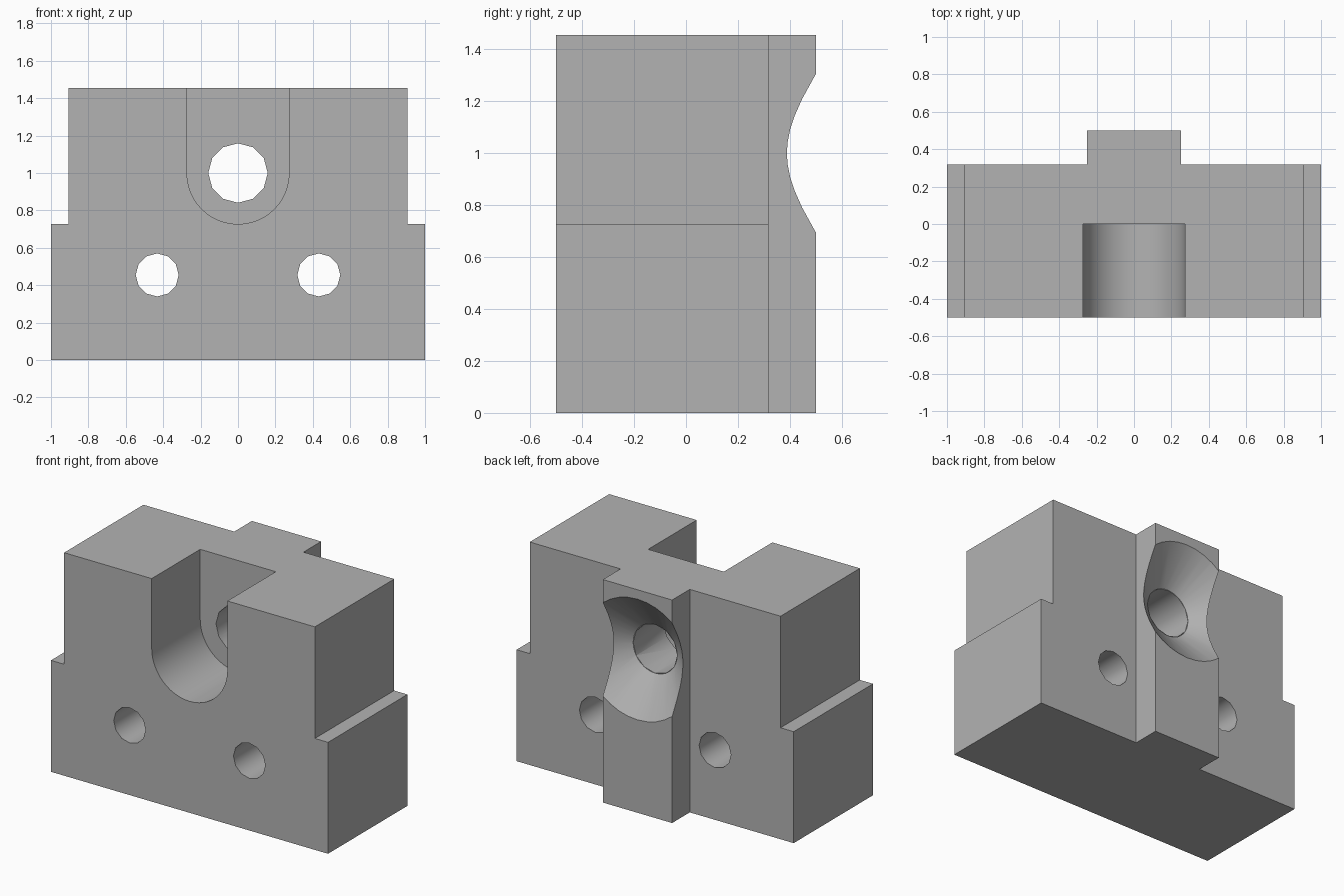
import bpy, bmesh, math
from mathutils import Matrix

cube = bpy.data.objects.get("Cube")
if cube:
    bpy.data.objects.remove(cube, do_unlink=True)

grey = bpy.data.materials.new("plain grey")
grey.use_nodes = True
colour = (0.45, 0.45, 0.45, 1)
grey.diffuse_color = colour
grey.node_tree.nodes["Principled BSDF"].inputs["Base Color"].default_value = colour

HEIGHT, STEP, REAR, BACK, AXIS = 1.455, 0.727, 0.318, 0.5, 1.0


def make_object(name, bm):
    bmesh.ops.recalc_face_normals(bm, faces=bm.faces)
    mesh = bpy.data.meshes.new(name)
    bm.to_mesh(mesh)
    bm.free()
    mesh.materials.append(grey)
    obj = bpy.data.objects.new(name, mesh)
    bpy.context.collection.objects.link(obj)
    return obj


def extrude_profile(name, points, y0, y1):
    """Extrude an outline in x, z from y0 to y1."""
    bm = bmesh.new()
    face = bm.faces.new([bm.verts.new((x, y0, z)) for x, z in points])
    new = bmesh.ops.extrude_face_region(bm, geom=[face])["geom"]
    verts = [v for v in new if isinstance(v, bmesh.types.BMVert)]
    bmesh.ops.translate(bm, verts=verts, vec=(0, y1 - y0, 0))
    return make_object(name, bm)


def round_cutter(name, x, z, y0, y1, r0, r1, sides):
    """Cylinder or cone along y, with a vertex at the top."""
    bm = bmesh.new()
    bmesh.ops.create_cone(bm, cap_ends=True, segments=sides, radius1=r0,
                          radius2=r1, depth=y1 - y0)
    bmesh.ops.transform(bm, verts=bm.verts, matrix=Matrix.Translation(
        (x, (y0 + y1) / 2, z)) @ Matrix.Rotation(-math.pi / 2, 4, 'X'))
    return make_object(name, bm)


def boolean(target, other, operation):
    mod = target.modifiers.new(other.name, 'BOOLEAN')
    mod.operation, mod.solver, mod.object = operation, 'EXACT', other
    bpy.context.view_layer.objects.active = target
    bpy.ops.object.modifier_apply(modifier=mod.name)
    bpy.data.objects.remove(other, do_unlink=True)


# Block with side steps
right = [(1, 0), (1, STEP), (0.905, STEP), (0.905, HEIGHT)]
outline = right + [(-x, z) for x, z in reversed(right)]
block = extrude_profile("stepped_block", outline, -BACK, REAR)

# Rear guide rib
rib = [(-0.25, 0), (0.25, 0), (0.25, HEIGHT), (-0.25, HEIGHT)]
boolean(block, extrude_profile("guide_rib", rib, 0.2, BACK), 'UNION')

# Round-bottomed front slot, open at the top
arc = [math.pi * (1 + i / 24) for i in range(25)]
slot = [(0.273 * math.cos(a), AXIS + 0.273 * math.sin(a)) for a in arc]
slot += [(0.273, 2), (-0.273, 2)]
boolean(block, extrude_profile("slot_cutter", slot, -1, 0), 'DIFFERENCE')

# Centre hole and the two mounting holes
for name, x, z, r in (("centre_hole", 0, AXIS, 0.159),
                      ("left_hole", 0.432, 0.455, 0.115),
                      ("right_hole", -0.432, 0.455, 0.115)):
    boolean(block, round_cutter(name, x, z, -1, 1, r, r, 12), 'DIFFERENCE')

# Conical countersink through the rib
slope = (0.394 - 0.159) / (BACK - REAR)
boolean(block, round_cutter("countersink", 0, AXIS, REAR, 0.6, 0.159,
                            0.159 + slope * (0.6 - REAR), 36), 'DIFFERENCE')

# Smooth the curved walls and keep the corners crisp
bpy.ops.object.select_all(action='DESELECT')
block.select_set(True)
bpy.context.view_layer.objects.active = block
bpy.ops.object.shade_smooth_by_angle(angle=math.radians(32))
